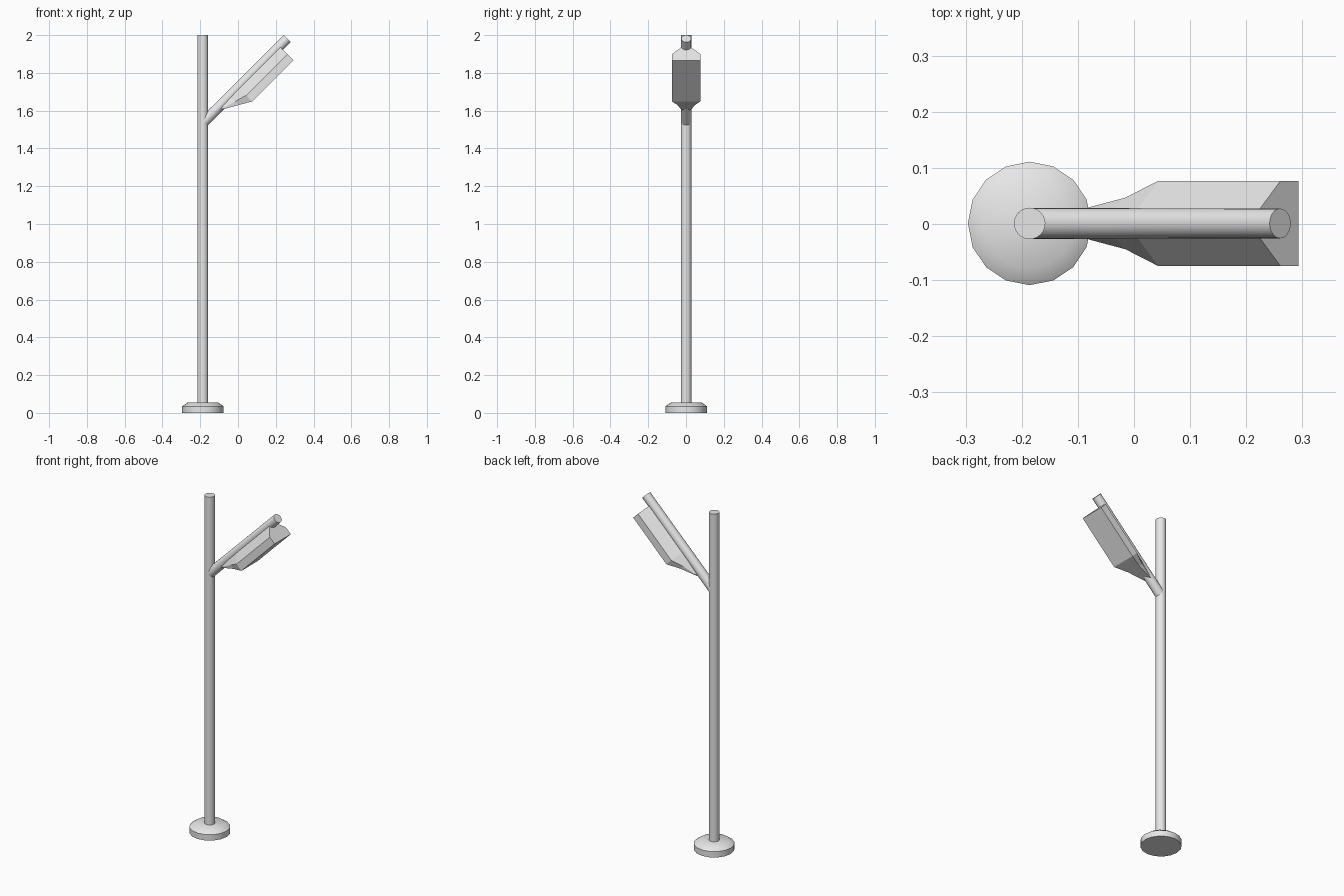
import bpy, bmesh, math
from mathutils import Vector, Matrix

cube = bpy.data.objects.get("Cube")
if cube:
    bpy.data.objects.remove(cube, do_unlink=True)

# One painted metal for the whole lamp
metal = bpy.data.materials.new("light grey metal")
metal.use_nodes = True
GREY = (0.8, 0.8, 0.8, 1)
metal.diffuse_color = GREY
metal.node_tree.nodes["Principled BSDF"].inputs["Base Color"].default_value = GREY


def finish(name, bm, matrix, smooth_angle=None):
    bmesh.ops.recalc_face_normals(bm, faces=bm.faces)
    mesh = bpy.data.meshes.new(name)
    bm.to_mesh(mesh)
    bm.free()
    mesh.materials.append(metal)
    obj = bpy.data.objects.new(name, mesh)
    bpy.context.collection.objects.link(obj)
    obj.matrix_world = matrix
    if smooth_angle:
        bpy.ops.object.select_all(action="DESELECT")
        obj.select_set(True)
        bpy.context.view_layer.objects.active = obj
        bpy.ops.object.shade_smooth_by_angle(angle=math.radians(smooth_angle))
    return obj


def loft(name, loops, matrix, smooth_angle=None):
    """Skin a list of equal-length closed loops and cap both ends."""
    bm = bmesh.new()
    rings = [[bm.verts.new(p) for p in loop] for loop in loops]
    n = len(rings[0])
    for a, b in zip(rings, rings[1:]):
        for i in range(n):
            j = (i + 1) % n
            bm.faces.new((a[i], a[j], b[j], b[i]))
    bm.faces.new(rings[0])
    bm.faces.new(rings[-1])
    return finish(name, bm, matrix, smooth_angle)


def turned(name, profile, sides, matrix, smooth_angle=50):
    """Round part along local z from (radius, height) pairs."""
    steps = [2 * math.pi * i / sides for i in range(sides)]
    loops = [[(r * math.cos(a), r * math.sin(a), z) for a in steps] for r, z in profile]
    return loft(name, loops, matrix, smooth_angle)


# Base and upright pole
foot = Matrix.Translation((-0.186, 0.001, 0))
turned("base", [(0.11, 0), (0.11, 0.035), (0.081, 0.055)], 16, foot)
turned("pole", [(0.028, 0.03), (0.028, 2.0)], 24, foot)

# Slanted arm frame: local x points down and outward, local z runs along the arm
along = Vector((1, 0, 1)).normalized()
below = Vector((1, 0, -1)).normalized()
side = along.cross(below)
arm_frame = Matrix((below, side, along)).transposed().to_4x4()
arm_frame.translation = (-0.178, 0.001, 1.543)
turned("arm", [(0.0275, 0), (0.0265, 0.62)], 24, arm_frame)

# Lamp head: sections as (distance, top, (middle), (bottom)) with (half width, drop)
sections = [
    (0.10, (0.015, 0.004), (0.022, 0.010), (0.022, 0.016)),
    (0.12, (0.020, 0.006), (0.029, 0.020), (0.029, 0.027)),
    (0.19, (0.024, 0.006), (0.046, 0.040), (0.046, 0.067)),
    (0.254, (0.025, 0.006), (0.076, 0.059), (0.076, 0.104)),
    (0.562, (0.025, 0.006), (0.076, 0.059), (0.076, 0.104)),
]
loops = []
for s, *half in sections:
    loops.append([(h, w, s) for w, h in half] + [(h, -w, s) for w, h in reversed(half)])
loft("lamp_head", loops, arm_frame)
